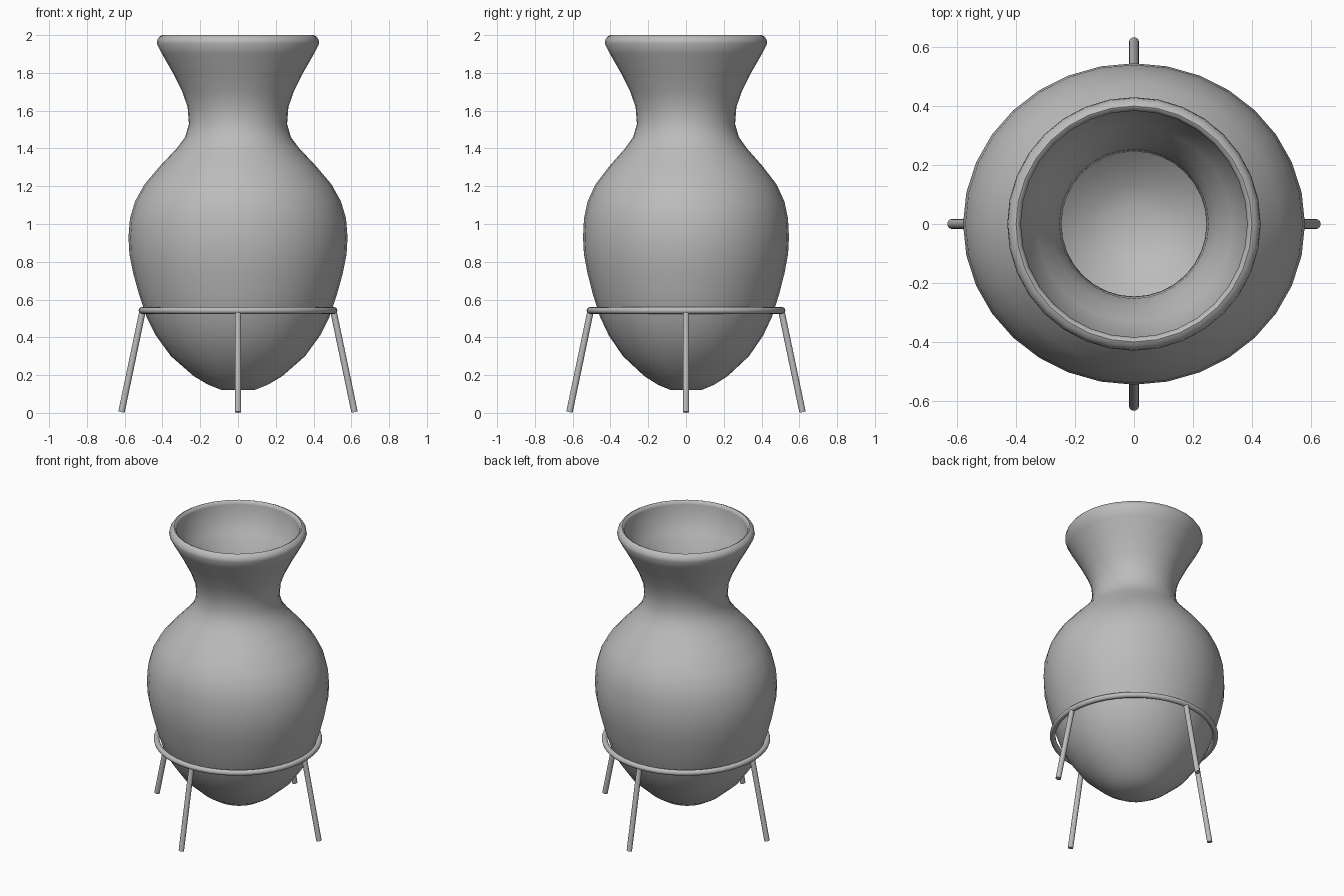
import bpy
import bmesh
from math import cos, sin, pi, radians
from mathutils import Vector

cube = bpy.data.objects.get("Cube")
if cube:
    bpy.data.objects.remove(cube, do_unlink=True)

grey = bpy.data.materials.new("clay_grey")
grey.use_nodes = True
COLOUR = (0.5, 0.5, 0.5, 1)
grey.diffuse_color = COLOUR
grey.node_tree.nodes["Principled BSDF"].inputs["Base Color"].default_value = COLOUR


def finish(obj, name, angle=50):
    obj.name = name
    obj.data.materials.append(grey)
    bpy.ops.object.select_all(action='DESELECT')
    obj.select_set(True)
    bpy.context.view_layer.objects.active = obj
    bpy.ops.object.shade_smooth_by_angle(angle=radians(angle))


def squash(z):
    """The belly is slightly narrower front to back; the neck is round."""
    t = min(max((z - 1.0) / 0.45, 0), 1)
    return 0.94 + 0.06 * t


def lathe(name, profile, sides=32):
    bm = bmesh.new()
    rings = []
    for r, z in profile:
        if r == 0:
            rings.append([bm.verts.new((0, 0, z))] * sides)
        else:
            angles = [2 * pi * i / sides for i in range(sides)]
            rings.append([bm.verts.new((r * cos(a), r * squash(z) * sin(a), z)) for a in angles])
    for low, high in zip(rings, rings[1:]):
        for i in range(sides):
            j = (i + 1) % sides
            corners = dict.fromkeys((low[i], low[j], high[j], high[i]))
            bm.faces.new(list(corners))
    bmesh.ops.recalc_face_normals(bm, faces=bm.faces)
    mesh = bpy.data.meshes.new(name)
    bm.to_mesh(mesh)
    bm.free()
    obj = bpy.data.objects.new(name, mesh)
    bpy.context.collection.objects.link(obj)
    finish(obj, name)


# Vase: outer wall, rounded lip, then a thin inner wall
outer = [(0.09, 0.122), (0.16, 0.15), (0.235, 0.195), (0.355, 0.3), (0.435, 0.41),
         (0.485, 0.51), (0.525, 0.63), (0.555, 0.74), (0.575, 0.84), (0.58, 0.93),
         (0.572, 1.03), (0.545, 1.12), (0.495, 1.21), (0.41, 1.31), (0.325, 1.4),
         (0.28, 1.46), (0.26, 1.53), (0.267, 1.62), (0.295, 1.7), (0.345, 1.8),
         (0.402, 1.9)]
lip = [(0.43, 1.955), (0.427, 1.975), (0.415, 1.993), (0.4, 2.0), (0.39, 1.995), (0.384, 1.975)]
inner = [(r - 0.014, z + 0.01) for r, z in reversed(outer)]
lathe("vase", [(0, 0.12)] + outer + lip + inner + [(0, 0.132)])

# Stand: hoop around the belly
bpy.ops.mesh.primitive_torus_add(major_radius=0.508, minor_radius=0.018, major_segments=48,
                                 minor_segments=12, location=(0, 0, 0.542))
finish(bpy.context.object, "stand_hoop")

# Stand: four splayed legs
for k, side in enumerate(("left", "back", "right", "front")):
    out = Vector((cos(k * pi / 2), sin(k * pi / 2), 0))
    top = out * 0.505 + Vector((0, 0, 0.54))
    foot = out * 0.617 + Vector((0, 0, 0.004))
    bpy.ops.mesh.primitive_cylinder_add(vertices=12, radius=0.017, depth=(top - foot).length,
                                        location=(top + foot) / 2)
    leg = bpy.context.object
    leg.rotation_euler = (top - foot).to_track_quat('Z', 'Y').to_euler()
    finish(leg, side + "_leg")
